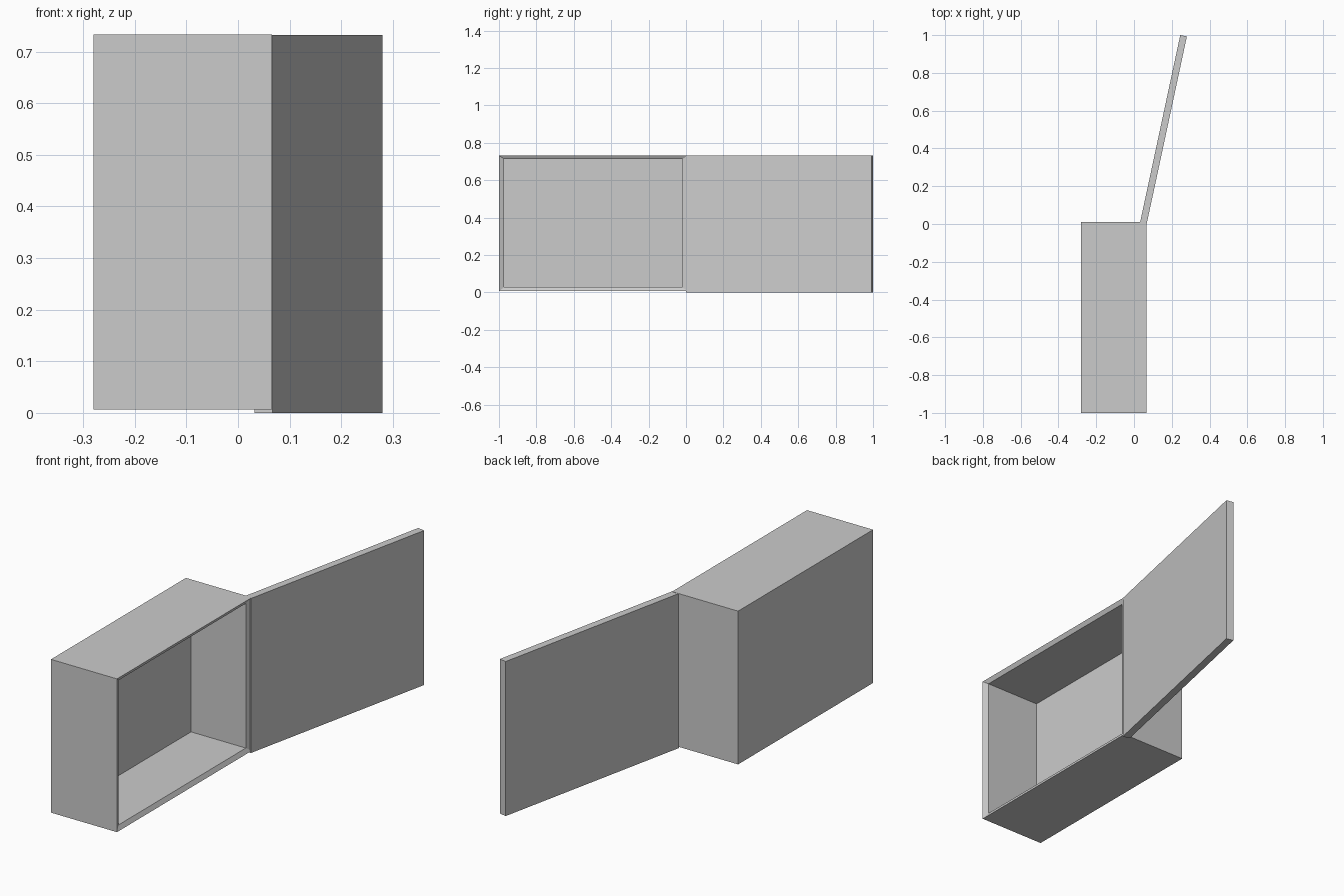
import bpy, bmesh
from mathutils import Vector

if "Cube" in bpy.data.objects:
    bpy.data.objects.remove(bpy.data.objects["Cube"])


def make_object(name, bm):
    bmesh.ops.recalc_face_normals(bm, faces=bm.faces[:])
    mesh = bpy.data.meshes.new(name)
    bm.to_mesh(mesh)
    bm.free()
    obj = bpy.data.objects.new(name, mesh)
    bpy.context.collection.objects.link(obj)
    return obj


def ring(bm, x, y0, y1, z0, z1):
    """Rectangle of vertices in the plane of constant x."""
    return [bm.verts.new((x, y, z)) for y, z in
            ((y0, z0), (y1, z0), (y1, z1), (y0, z1))]


# Cabinet: closed back, outer walls, slanted rim, then the hollow inside
bm = bmesh.new()
outer = (-1.0, 0.01, 0.007, 0.733)
inner = (-0.972, -0.02, 0.028, 0.713)
rings = [ring(bm, -0.28, *outer), ring(bm, 0.066, *outer),
         ring(bm, 0.055, *inner), ring(bm, -0.232, *inner)]
for a, b in zip(rings, rings[1:]):
    for i in range(4):
        j = (i + 1) % 4
        bm.faces.new((a[i], a[j], b[j], b[i]))
bm.faces.new(rings[0])
bm.faces.new(rings[-1])
make_object("cabinet_body", bm)

# Door: flat slab swung open about the back corner of the cabinet
bm = bmesh.new()
plan = [(0.067, 0.0), (0.28, 0.993), (0.245, 1.0), (0.032, 0.007)]
base = bm.faces.new([bm.verts.new((x, y, 0)) for x, y in plan])
slab = bmesh.ops.extrude_face_region(bm, geom=[base], use_keep_orig=True)
top = [v for v in slab["geom"] if isinstance(v, bmesh.types.BMVert)]
bmesh.ops.translate(bm, verts=top, vec=Vector((0, 0, 0.732)))
make_object("open_door", bm)
